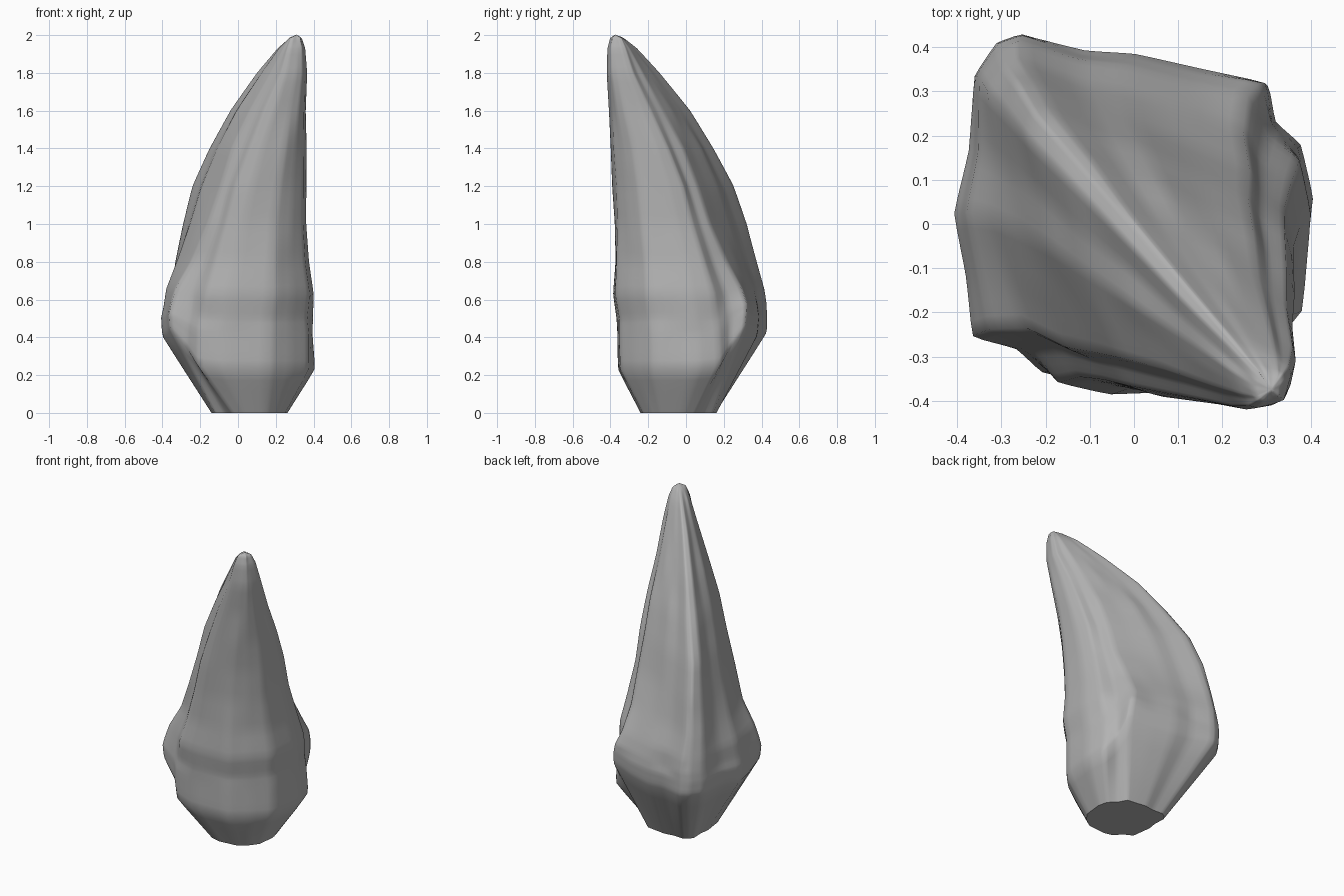
import bpy
import bmesh
import random
from math import sqrt

random.seed(4)
cube = bpy.data.objects.get("Cube")
if cube:
    bpy.data.objects.remove(cube, do_unlink=True)

# One flat stone colour
stone = bpy.data.materials.new("stone_grey")
stone.use_nodes = True
GREY = (0.45, 0.45, 0.45, 1)
stone.diffuse_color = GREY
stone.node_tree.nodes["Principled BSDF"].inputs["Base Color"].default_value = GREY

# Rows up the spike: height, rise of the back, front reach, front panel half width,
# wing reach, wing half width, back reach (measured along the lean direction)
ROWS = [
    (0.0, 0.0, 0.28, 0.195, 0.02, 0.21, -0.18),
    (0.23, 0.22, 0.39, 0.39, -0.04, 0.435, -0.505),
    (0.42, 0.11, 0.392, 0.385, -0.045, 0.435, -0.51),
    (0.50, 0.08, 0.395, 0.375, -0.045, 0.43, -0.505),
    (0.63, 0.03, 0.412, 0.37, -0.04, 0.395, -0.495),
    (0.80, 0.0, 0.405, 0.325, 0.01, 0.335, -0.465),
    (1.0, 0.0, 0.412, 0.283, 0.09, 0.29, -0.41),
    (1.2, 0.0, 0.43, 0.25, 0.14, 0.252, -0.33),
    (1.4, 0.0, 0.455, 0.204, 0.20, 0.208, -0.195),
    (1.6, 0.0, 0.485, 0.147, 0.28, 0.15, -0.03),
    (1.8, 0.0, 0.52, 0.095, 0.38, 0.095, 0.18),
    (1.93, 0.0, 0.522, 0.065, 0.44, 0.06, 0.34),
    (1.985, 0.0, 0.508, 0.04, 0.47, 0.036, 0.43),
]


def half_section(front, panel, wing, width, back):
    """Outline from front centre to back centre: (along, across, rise weight)."""
    depth = wing - back
    edge = front - 0.72 * panel
    return [
        (front, 0, 0),
        (front - 0.01, 0.35 * panel, 0),
        (front - 0.44 * panel, 0.83 * panel, 0),
        (edge, panel, 0.08),
        ((edge + wing) / 2, 0.47 * (panel + width), 0.5),
        (wing, width, 1),
        (back + 0.74 * depth, 0.81 * width, 0.85),
        (back + 0.48 * depth, 0.62 * width, 0.8),
        (back + 0.31 * depth, 0.39 * width, 0.85),
        (back + 0.035 * depth, 0.16 * width, 0.9),
        (back, 0, 0.9),
    ]


def place(along, across, z):
    """Turn lean coordinates into world ones, drifting slightly sideways with height."""
    across += 0.015 - 0.03 * z
    return ((along + across) / sqrt(2), (across - along) / sqrt(2), z)


# Stone spike: rings of the section joined by quads
bm = bmesh.new()
crease = bm.edges.layers.float.new("crease_edge")
rings = []
for z, rise, *shape in ROWS:
    half = half_section(*shape)
    outline = half + [(a, -c, w) for a, c, w in half[-2:0:-1]]
    width = shape[3]
    rough = 0.005 if 0.3 < z < 1.7 else 0.002
    ring = []
    for a, c, w in outline:
        height = z + rise * w
        if z > 0:
            # Twist the wings and push the back ridge off centre
            a += 0.1 * c * max(0, 1 - z / 1.2) + random.uniform(-rough, rough)
            if w > 0.82:
                c += 0.17 * width * max(0, 1 - abs(c) / (0.6 * width))
            c += random.uniform(-rough, rough)
            height += random.uniform(-rough, rough)
        ring.append(bm.verts.new(place(a, c, height)))
    rings.append(ring)

count = len(rings[0])
for low, high in zip(rings, rings[1:]):
    for i in range(count):
        j = (i + 1) % count
        bm.faces.new((low[i], low[j], high[j], high[i]))

# Blunt tip and flat underside
tip = bm.verts.new(place(0.485, 0, 2.003))
for i in range(count):
    bm.faces.new((rings[-1][i], rings[-1][(i + 1) % count], tip))
base = bm.faces.new(rings[0][::-1])
bmesh.ops.recalc_face_normals(bm, faces=bm.faces)

# Crisp ridges, a hard base rim and a firm lower shoulder
shoulder = set(rings[1])
ridges = {ring[k] for ring in rings[1:-3] for k in (3, 5, count - 5, count - 3)}
rim = set(base.edges)
for edge in bm.edges:
    ends = set(edge.verts)
    edge[crease] = 0.55
    if ends <= ridges:
        edge[crease] = 0.85
    if ends <= shoulder:
        edge[crease] = 0.95
    if edge in rim:
        edge[crease] = 1
        edge.smooth = False
for face in bm.faces:
    face.smooth = face != base

mesh = bpy.data.meshes.new("stone_spike")
bm.to_mesh(mesh)
bm.free()
mesh.materials.append(stone)
spike = bpy.data.objects.new("stone_spike", mesh)
bpy.context.collection.objects.link(spike)
soften = spike.modifiers.new("soften", "SUBSURF")
soften.levels = 2
soften.render_levels = 2
